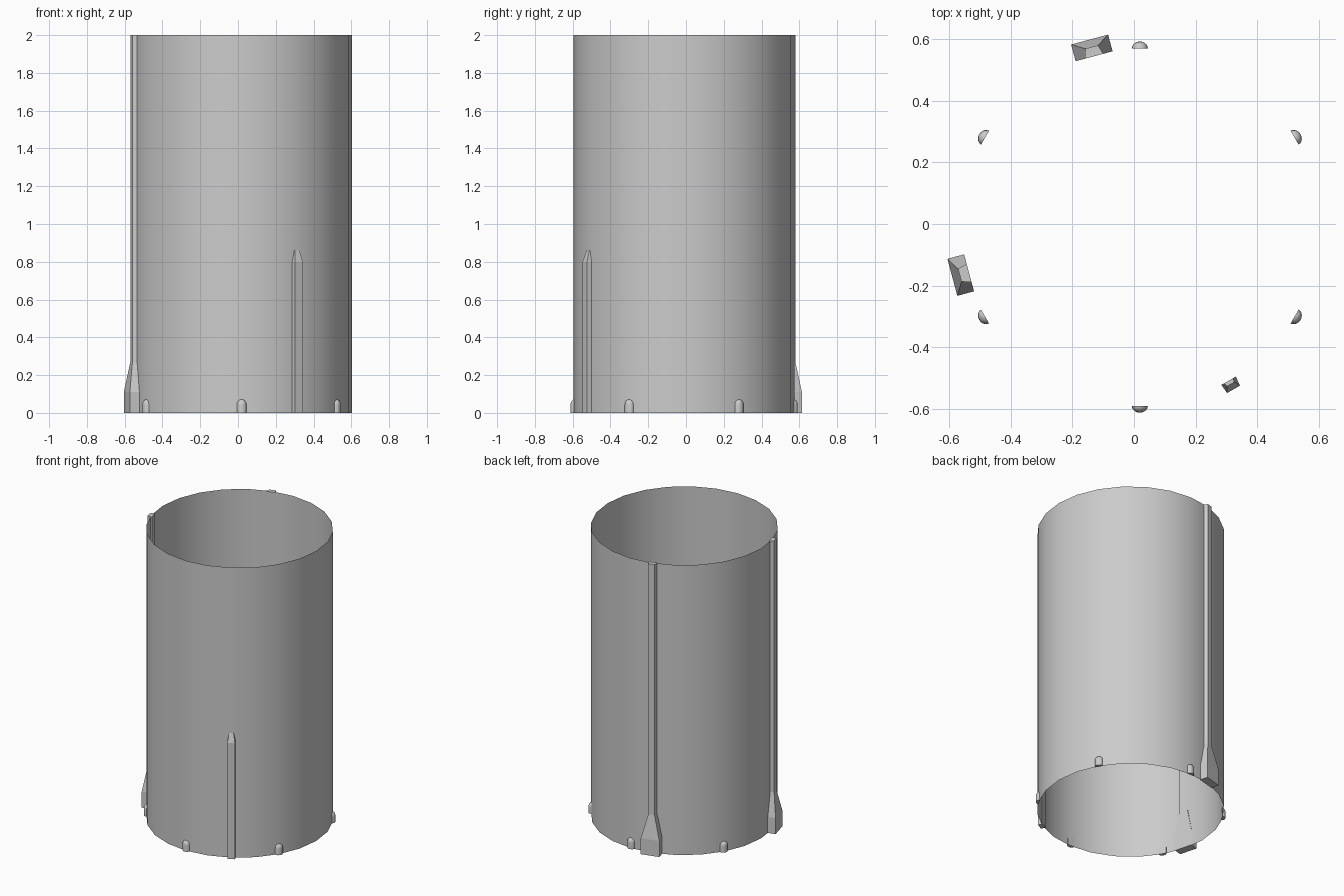
import bpy, bmesh
from math import radians, sin, cos, pi
from mathutils import Matrix

if "Cube" in bpy.data.objects:
    bpy.data.objects.remove(bpy.data.objects["Cube"])

CX, CY, R = 0.019, -0.01, 0.585


def finish(name, bm, angle, smooth):
    """Place geometry (local x = radial, y = tangential) around the tube axis."""
    bmesh.ops.recalc_face_normals(bm, faces=bm.faces)
    bm.transform(Matrix.Translation((CX, CY, 0)) @ Matrix.Rotation(radians(angle), 4, 'Z'))
    me = bpy.data.meshes.new(name)
    bm.to_mesh(me)
    bm.free()
    ob = bpy.data.objects.new(name, me)
    bpy.context.collection.objects.link(ob)
    if smooth:
        bpy.ops.object.select_all(action='DESELECT')
        ob.select_set(True)
        bpy.context.view_layer.objects.active = ob
        bpy.ops.object.shade_smooth_by_angle(angle=radians(40))
    return ob


def loft(name, sections, angle):
    """Closed bar through sections (z, inner r, outer r, inner half width, outer half width)."""
    bm = bmesh.new()
    rings = []
    for z, ri, ro, wi, wo in sections:
        rings.append([bm.verts.new(p) for p in
                      ((ri, -wi, z), (ro, -wo, z), (ro, wo, z), (ri, wi, z))])
    for a, b in zip(rings, rings[1:]):
        for i in range(4):
            j = (i + 1) % 4
            bm.faces.new((a[i], a[j], b[j], b[i]))
    bm.faces.new(rings[0])
    bm.faces.new(rings[-1])
    return finish(name, bm, angle, False)


def stud(name, angle, steps=10):
    """Half-round bullet with a flat back."""
    profile = [(0.026, 0), (0.026, 0.044), (0.024, 0.055), (0.018, 0.064), (0.010, 0.070)]
    bm = bmesh.new()
    rings = [[bm.verts.new((0.579 + 0.86 * r * cos(t), r * sin(t), z))
              for t in (-pi / 2 + pi * i / steps for i in range(steps + 1))]
             for r, z in profile]
    tip = bm.verts.new((0.579, 0, 0.072))
    n = steps + 1
    for a, b in zip(rings, rings[1:]):
        for i in range(n):
            j = (i + 1) % n
            bm.faces.new((a[i], a[j], b[j], b[i]))
    for i in range(n):
        bm.faces.new((rings[-1][i], rings[-1][(i + 1) % n], tip))
    bm.faces.new(rings[0])
    return finish(name, bm, angle, True)


# Open thin tube
bm = bmesh.new()
bmesh.ops.create_cone(bm, cap_ends=False, segments=24, radius1=R, radius2=R, depth=2,
                      matrix=Matrix.Translation((0, 0, 1)))
finish("tube_wall", bm, 0, True)

# Full-height rails with flared feet
rail = [(0, 0.573, 0.629, 0.062, 0.062), (0.11, 0.573, 0.629, 0.062, 0.062),
        (0.27, 0.573, 0.604, 0.031, 0.021), (2, 0.573, 0.604, 0.031, 0.021)]
for i, a in enumerate((105, 195)):
    loft(f"guide_rail_{i + 1}", rail, a)

# Short front fin with a sloped tip
fin = [(0, 0.575, 0.607, 0.027, 0.024), (0.80, 0.575, 0.607, 0.027, 0.024),
       (0.86, 0.575, 0.588, 0.016, 0.014)]
loft("short_fin", fin, 300)

# Ring of studs at the base
for i in range(6):
    stud(f"base_stud_{i + 1}", 30 + 60 * i)
